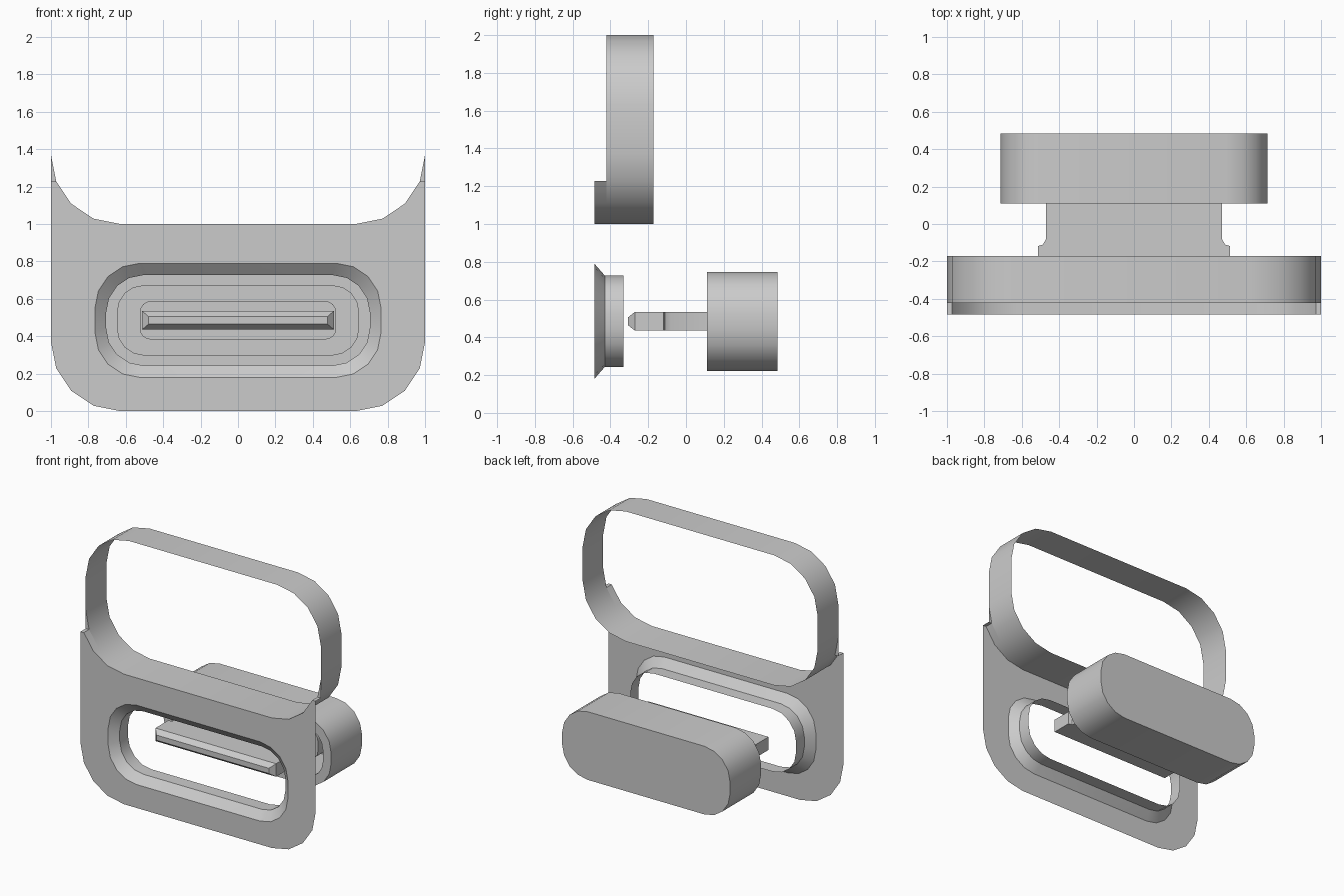
import bpy, bmesh, math

cube = bpy.data.objects.get("Cube")
if cube:
    bpy.data.objects.remove(cube, do_unlink=True)

grey = bpy.data.materials.new("plain_grey")
grey.use_nodes = True
colour = (0.6, 0.6, 0.6, 1)
grey.diffuse_color = colour
grey.node_tree.nodes["Principled BSDF"].inputs["Base Color"].default_value = colour


def rounded(half, low, high, radius, steps=4):
    """Rounded rectangle as (x, z) points, starting at the lower left corner."""
    points = []
    corners = [(-1, low + radius), (1, low + radius), (1, high - radius), (-1, high - radius)]
    for i, (side, cz) in enumerate(corners):
        for k in range(steps + 1):
            a = math.pi * (1 + i / 2 + k / steps / 2)
            points.append((side * (half - radius) + radius * math.cos(a), cz + radius * math.sin(a)))
    return points


def finish(name, bm):
    mesh = bpy.data.meshes.new(name)
    bm.to_mesh(mesh)
    bm.free()
    mesh.materials.append(grey)
    obj = bpy.data.objects.new(name, mesh)
    bpy.context.collection.objects.link(obj)
    bpy.ops.object.select_all(action="DESELECT")
    obj.select_set(True)
    bpy.context.view_layer.objects.active = obj
    bpy.ops.object.shade_smooth_by_angle(angle=math.radians(30))
    return obj


def loft(name, sections, cap_first=False, cap_last=False, closed=True):
    """Join (y, outline) sections with quads."""
    bm = bmesh.new()
    rows = [[bm.verts.new((x, y, z)) for x, z in outline] for y, outline in sections]
    for a, b in zip(rows, rows[1:]):
        n = len(a)
        for i in range(n if closed else n - 1):
            j = (i + 1) % n
            bm.faces.new((a[i], a[j], b[j], b[i]))
    if cap_first:
        bm.faces.new(rows[0])
    if cap_last:
        bm.faces.new(rows[-1])
    bmesh.ops.recalc_face_normals(bm, faces=bm.faces)
    return finish(name, bm)


FRONT, RING_FRONT, RING_BACK = -0.485, -0.422, -0.172
MID = 0.485

# Upper ring and the lip joining its lower half to the front plate
ring = rounded(1, 1, 2, 0.37)
lower_ring = ring[1:9]
loft("ring", [(RING_FRONT, ring), (RING_BACK, ring)])
loft("ring_lip", [(FRONT, lower_ring), (RING_FRONT, lower_ring)], closed=False)

# Front plate with a rounded opening
shoulder = lower_ring[0][1]
outline = rounded(1, 0, 1, 0.37)[:10] + [(1, shoulder)] + lower_ring[::-1] + [(-1, shoulder)]
opening = rounded(0.765, 0.18, 0.79, 0.24)
bm = bmesh.new()
for loop in (outline, opening):
    verts = [bm.verts.new((x, FRONT, z)) for x, z in loop]
    for a, b in zip(verts, verts[1:] + verts[:1]):
        bm.edges.new((a, b))
bmesh.ops.triangle_fill(bm, edges=bm.edges[:], use_beauty=True, normal=(0, -1, 0))
bmesh.ops.dissolve_limit(bm, angle_limit=0.01, verts=bm.verts[:], edges=bm.edges[:])
finish("front_plate", bm)

# Small shoulder steps at the upper corners of the plate
inner = lower_ring[-1][0]
for side, label in ((1, "left"), (-1, "right")):
    bm = bmesh.new()
    a, b, c, d, e = [bm.verts.new(p) for p in (
        (side * inner, FRONT, shoulder), (side, FRONT, shoulder),
        (side, RING_FRONT, shoulder), (side * inner, RING_FRONT, shoulder),
        (side, RING_FRONT, ring[0][1]))]
    bm.faces.new((a, b, c, d))
    bm.faces.new((d, c, e))
    if side < 0:
        bmesh.ops.reverse_faces(bm, faces=bm.faces[:])
    finish(label + "_shoulder", bm)

# Bevelled collar and short sleeve behind the opening
sleeve = rounded(0.705, 0.243, 0.727, 0.2)
collar = loft("collar", [(FRONT, opening), (-0.43, sleeve), (-0.33, sleeve)])

# Rear housing with a deep recess in its front
housing = rounded(0.715, MID - 0.262, MID + 0.262, 0.22)
recess = rounded(0.645, MID - 0.185, MID + 0.185, 0.14)
loft("rear_housing", [(0.46, recess), (0.11, recess), (0.11, housing), (0.485, housing)], True, True)

# Tongue base inside the recess
base = rounded(0.525, MID - 0.103, MID + 0.103, 0.06)
loft("tongue_base", [(0.22, base), (0.46, base)], cap_first=True)

# Tongue with a notched neck and bevelled tip
profile = [(0.22, 0.47, 0.05), (-0.08, 0.47, 0.05), (-0.11, 0.487, 0.05), (-0.118, 0.513, 0.05),
           (-0.27, 0.513, 0.05), (-0.308, 0.478, 0.02)]
loft("tongue", [(y, [(-w, MID - h), (w, MID - h), (w, MID + h), (-w, MID + h)])
                for y, w, h in profile], True, True)
